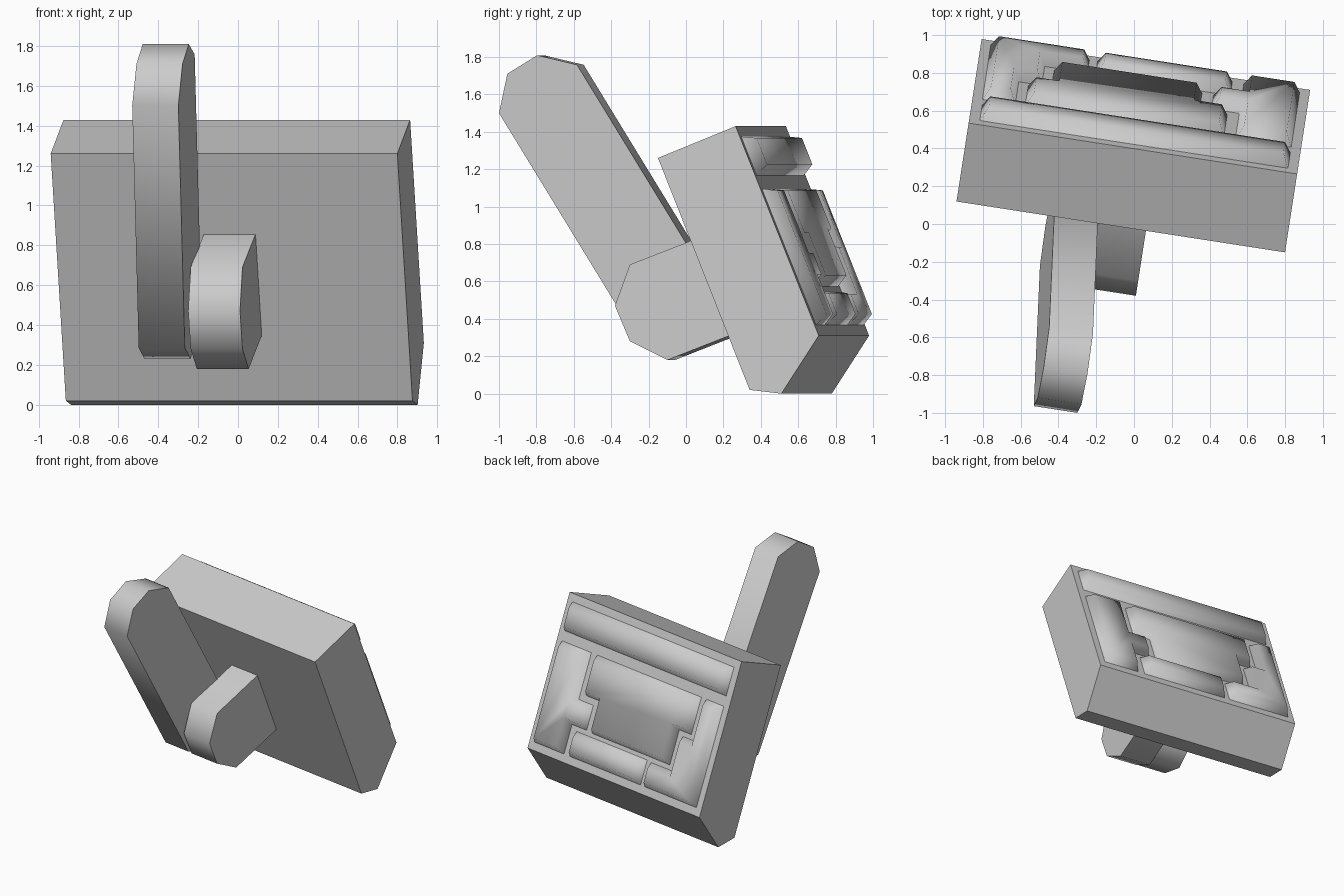
import bpy, bmesh, math
from mathutils import Vector

if "Cube" in bpy.data.objects:
    bpy.data.objects.remove(bpy.data.objects["Cube"])

YAW = math.radians(-8.8)   # the whole model is turned a little about z


def finish(name, bm, angle):
    bmesh.ops.recalc_face_normals(bm, faces=bm.faces)
    me = bpy.data.meshes.new(name)
    bm.to_mesh(me)
    bm.free()
    ob = bpy.data.objects.new(name, me)
    bpy.context.collection.objects.link(ob)
    ob.rotation_euler.z = YAW
    bpy.ops.object.select_all(action='DESELECT')
    ob.select_set(True)
    bpy.context.view_layer.objects.active = ob
    bpy.ops.object.shade_smooth_by_angle(angle=math.radians(angle))
    return ob


def prism(name, profile, u0, u1, lean=0.0, angle=50):
    """Side profile (depth, height) swept sideways from u0 to u1."""
    bm = bmesh.new()
    ends = [[bm.verts.new((u + lean * (z - 1.5), v, z)) for v, z in profile]
            for u in (u0, u1)]
    n = len(profile)
    for e in ends:
        bm.faces.new(e)
    for i in range(n):
        j = (i + 1) % n
        bm.faces.new((ends[0][i], ends[0][j], ends[1][j], ends[1][i]))
    return finish(name, bm, angle)


# tilted slab with a rounded-off lower edge
prism("slab", [(-.026, 1.26), (.394, 1.43), (.844, .31), (.642, 0), (.47, .02)],
      -.947, .813)

# boss on the front of the slab
prism("boss", [(.2, .88), (-.293, .69), (-.374, .47), (-.293, .28),
               (-.09, .18), (.4, .37)], -.195, .068)

# long arm with half-octagon ends, leaning slightly sideways
top, bottom = Vector((-1.034, 1.5)), Vector((-.295, .285))
along = (top - bottom).normalized()
across = Vector((along.y, -along.x))
cap = [(0, 0), (.155, .15), (.155, .34), (0, .497)]
arm = [top + along * a + across * c for a, c in cap]
arm += [bottom - along * a + across * c for a, c in reversed(cap)]
prism("arm", [tuple(p) for p in arm], -.377, -.143, lean=.067)


# raised pads on the back face: p runs across the slab, q runs down it
def pad(name, outline):
    bm = bmesh.new()
    face = bm.faces.new([bm.verts.new((.813 - 1.76 * p, .394 + .45 * q, 1.43 - 1.12 * q))
                         for p, q in outline])
    bm.normal_update()
    if face.normal.y < 0:
        face.normal_flip()
    bmesh.ops.inset_region(bm, faces=[face], thickness=.036, depth=.07,
                           use_boundary=True, use_even_offset=True)
    return finish(name, bm, 80)


def box(p0, q0, p1, q1):
    return [(p0, q0), (p1, q0), (p1, q1), (p0, q1)]


pad("top_pad", box(.03, .05, .968, .235))
pad("lower_pad", box(.235, .79, .645, .95))
pad("side_pad_right", [(.03, .3), (.2, .3), (.2, .6), (.285, .6), (.285, .76),
                       (.2, .76), (.2, .95), (.03, .95)])
pad("centre_pad", [(.235, .3), (.84, .3), (.84, .54), (.77, .54), (.77, .765),
                   (.32, .765), (.32, .56), (.235, .56)])
pad("side_pad_left", [(.87, .3), (.97, .3), (.97, .95), (.67, .95), (.67, .795),
                      (.8, .795), (.8, .57), (.87, .57)])
